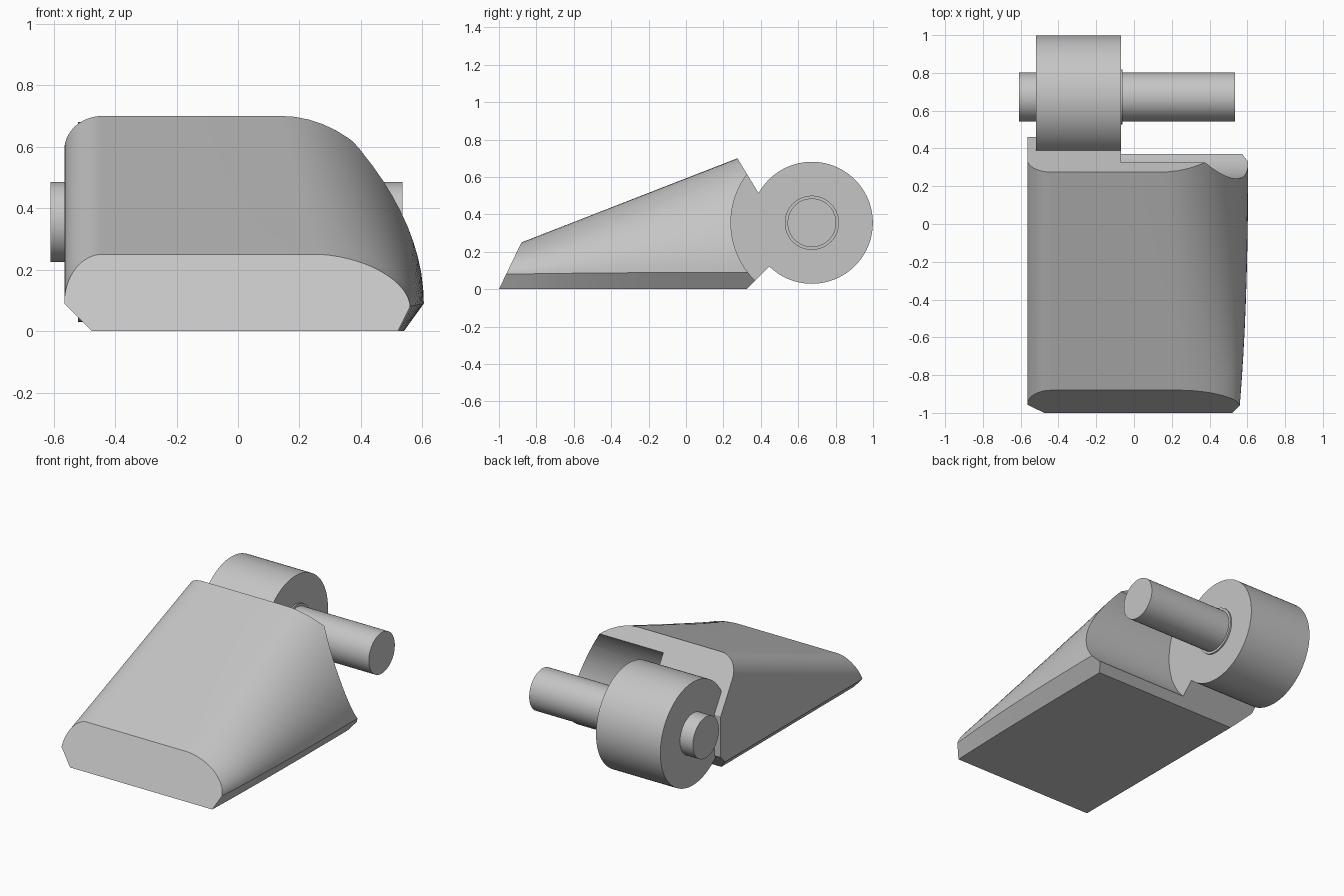
import bpy, bmesh
from math import sin, cos, pi, radians
from mathutils import Vector, Matrix

default = bpy.data.objects.get("Cube")
if default:
    bpy.data.objects.remove(default, do_unlink=True)

grey = bpy.data.materials.new("light grey")
grey.use_nodes = True
COLOUR = (0.56, 0.56, 0.56, 1)
grey.diffuse_color = COLOUR
grey.node_tree.nodes["Principled BSDF"].inputs["Base Color"].default_value = COLOUR

AXIS_Y, AXIS_Z = 0.673, 0.355
ARC = 16
STATIONS = 12


def make_object(name, bm):
    bmesh.ops.recalc_face_normals(bm, faces=bm.faces)
    mesh = bpy.data.meshes.new(name)
    bm.to_mesh(mesh)
    bm.free()
    mesh.materials.append(grey)
    ob = bpy.data.objects.new(name, mesh)
    bpy.context.collection.objects.link(ob)
    return ob


def activate(ob):
    bpy.ops.object.select_all(action='DESELECT')
    ob.select_set(True)
    bpy.context.view_layer.objects.active = ob


def smooth(ob):
    activate(ob)
    bpy.ops.object.shade_smooth_by_angle(angle=radians(28))


def x_cylinder(name, radius, x0, x1):
    """Cylinder along x on the hinge axis."""
    bm = bmesh.new()
    place = Matrix.Translation(((x0 + x1) / 2, AXIS_Y, AXIS_Z)) @ Matrix.Rotation(pi / 2, 4, 'Y')
    bmesh.ops.create_cone(bm, cap_ends=True, segments=96, radius1=radius,
                          radius2=radius, depth=x1 - x0, matrix=place)
    return make_object(name, bm)


def section(top, left_z, right_start, right_end, right_z, floor_end, power):
    """Wedge outline in x and z, from the lower left, over the top, to the lower right."""
    pts = [(-0.475, 0), (-0.565, 0.09)]
    for i in range(ARC + 1):
        a = pi / 2 * i / ARC
        pts.append((-0.44 - 0.125 * cos(a), left_z + (top - left_z) * sin(a)))
    for i in range(ARC + 1):
        a = pi / 2 * i / ARC
        pts.append((right_start + (right_end - right_start) * sin(a) ** power,
                    right_z + (top - right_z) * cos(a) ** power))
    pts.append((floor_end, 0))
    return pts


# Wedge body: lofted between a leaning front plane and a leaning back plane
bm = bmesh.new()
rings = []
for s in range(STATIONS + 1):
    t = s / STATIONS
    flare = 1 - (1 - t) ** 3
    right_end, right_z = 0.56 + 0.045 * flare, 0.08 + 0.01 * flare
    floor_end = 0.52 + 0.02 * flare
    front = section(0.25, 0.092, 0.25, right_end, right_z, floor_end, 1.1)
    back = section(0.70, 0.59, 0.14, right_end, right_z, floor_end, 1.0)
    ring = []
    for (xf, zf), (xb, zb) in zip(front, back):
        a = Vector((xf, -1 + 0.48 * zf, zf))
        b = Vector((xb, 0.275 + 0.605 * (0.70 - zb), zb))
        ring.append(bm.verts.new(a.lerp(b, t)))
    rings.append(ring)
for r0, r1 in zip(rings, rings[1:]):
    for i in range(len(r0)):
        j = (i + 1) % len(r0)
        bm.faces.new((r0[i], r0[j], r1[j], r1[i]))
bm.faces.new(rings[0])
bm.faces.new(rings[-1])
bmesh.ops.remove_doubles(bm, verts=bm.verts, dist=0.0001)

# Trim the back upright and the lower back edge at a slant
for point, normal in (((0, 0.46, 0), (0, 1, 0)), ((0, 0.325, 0), (0, 1, -1))):
    bmesh.ops.bisect_plane(bm, geom=bm.verts[:] + bm.edges[:] + bm.faces[:],
                           plane_co=point, plane_no=normal, clear_outer=True)
    bmesh.ops.holes_fill(bm, edges=[e for e in bm.edges if e.is_boundary], sides=0)
body = make_object("wedge_body", bm)

# Round clearance behind the wedge, beside the barrel
cutter = x_cylinder("clearance_cutter", 0.433, -0.07, 1.0)
cutter.hide_render = True
cut = body.modifiers.new("clearance", 'BOOLEAN')
cut.operation = 'DIFFERENCE'
cut.solver = 'EXACT'
cut.object = cutter
activate(body)
bpy.ops.object.modifier_apply(modifier=cut.name)
bpy.data.objects.remove(cutter, do_unlink=True)
smooth(body)

# Hinge barrel, collar and pin
smooth(x_cylinder("hinge_barrel", 0.326, -0.52, -0.07))
smooth(x_cylinder("pin_collar", 0.145, -0.1, -0.06))
smooth(x_cylinder("hinge_pin", 0.13, -0.61, 0.535))
